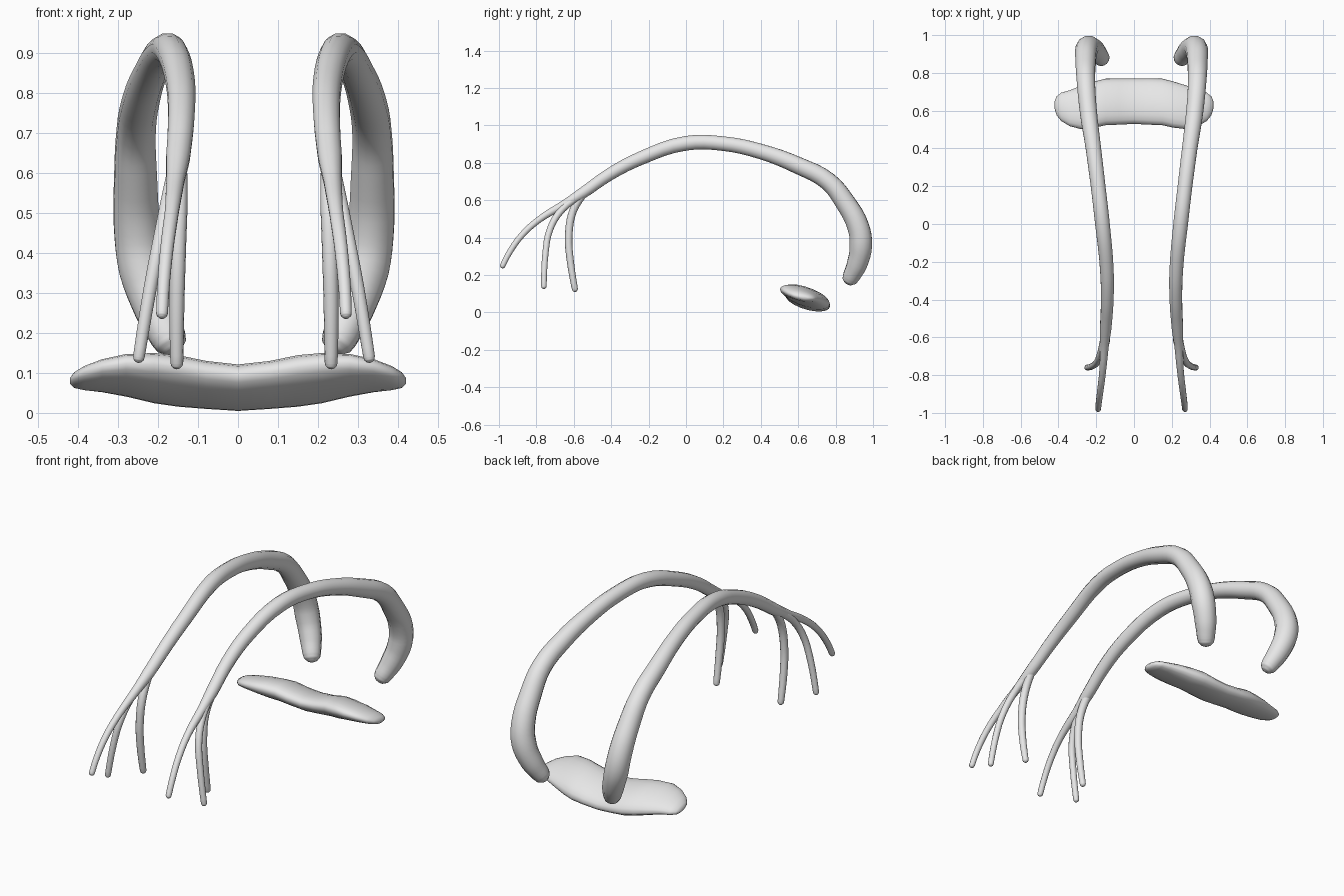
import bpy, bmesh, math
from mathutils import Vector

cube = bpy.data.objects.get("Cube")
if cube:
    bpy.data.objects.remove(cube)

grey = bpy.data.materials.new("light_grey")
grey.use_nodes = True
colour = (0.8, 0.8, 0.8, 1)
grey.diffuse_color = colour
grey.node_tree.nodes["Principled BSDF"].inputs["Base Color"].default_value = colour

MIRROR_X = 0.04   # plane between the two arms


def finish(name, mesh):
    """Link a mesh with the material and smooth shading."""
    obj = bpy.data.objects.new(name, mesh)
    bpy.context.collection.objects.link(obj)
    mesh.materials.clear()
    mesh.materials.append(grey)
    bpy.ops.object.select_all(action='DESELECT')
    obj.select_set(True)
    bpy.context.view_layer.objects.active = obj
    bpy.ops.object.shade_smooth_by_angle(angle=math.radians(50))
    return obj


def dome(end, inner):
    """Extra points that round off a tube end."""
    p, q, r = Vector(end[:3]), Vector(inner[:3]), end[3]
    d = (p - q).normalized()
    return [(*(p + d * r * math.sin(a)), max(r * math.cos(a), 0.001))
            for a in (math.radians(k) for k in (30, 60, 90))]


def tube(name, points):
    """Tapered round tube through (x, y, z, radius) points."""
    pts = dome(points[0], points[1])[::-1] + points + dome(points[-1], points[-2])
    curve = bpy.data.curves.new(name + "_path", 'CURVE')
    curve.dimensions = '3D'
    curve.bevel_depth = 1
    curve.bevel_resolution = 4
    curve.resolution_u = 4
    curve.use_fill_caps = True
    spline = curve.splines.new('BEZIER')
    spline.bezier_points.add(len(pts) - 1)
    for bp, (x, y, z, r) in zip(spline.bezier_points, pts):
        bp.co = (x, y, z)
        bp.radius = r
        bp.handle_left_type = bp.handle_right_type = 'AUTO'
    path = bpy.data.objects.new(name + "_path", curve)
    bpy.context.collection.objects.link(path)
    graph = bpy.context.evaluated_depsgraph_get()
    mesh = bpy.data.meshes.new_from_object(path.evaluated_get(graph))
    bpy.data.objects.remove(path)
    return finish(name, mesh)


# Arched arm, running from the thick curled tip to the long front prong
arch = [
    (0.255, 0.882, 0.19, 0.046), (0.285, 0.915, 0.26, 0.056),
    (0.318, 0.935, 0.36, 0.062), (0.332, 0.92, 0.46, 0.06),
    (0.336, 0.85, 0.59, 0.055), (0.335, 0.76, 0.70, 0.05),
    (0.322, 0.60, 0.785, 0.047), (0.295, 0.40, 0.86, 0.042),
    (0.27, 0.20, 0.902, 0.04), (0.247, 0.0, 0.904, 0.04),
    (0.224, -0.24, 0.825, 0.037), (0.222, -0.41, 0.737, 0.034),
    (0.23, -0.55, 0.64, 0.031), (0.237, -0.65, 0.578, 0.023),
    (0.246, -0.78, 0.50, 0.018), (0.258, -0.88, 0.41, 0.017),
    (0.267, -0.95, 0.31, 0.016), (0.27, -0.98, 0.25, 0.015),
]
outer_prong = [
    (0.235, -0.58, 0.617, 0.02), (0.25, -0.66, 0.553, 0.019),
    (0.272, -0.725, 0.45, 0.018), (0.30, -0.752, 0.31, 0.017),
    (0.328, -0.76, 0.14, 0.015),
]
inner_prong = [
    (0.23, -0.55, 0.635, 0.022), (0.227, -0.605, 0.54, 0.021),
    (0.23, -0.627, 0.41, 0.02), (0.233, -0.618, 0.27, 0.019),
    (0.233, -0.594, 0.125, 0.016),
]

for side, flip in (("left", False), ("right", True)):
    for part, pts in (("arched_arm", arch), ("outer_prong", outer_prong),
                      ("inner_prong", inner_prong)):
        if flip:
            pts = [(2 * MIRROR_X - x, y, z, r) for x, y, z, r in pts]
        tube(f"{side}_{part}", pts)

# Wing-shaped base: tilted oval sections (x, y, z, half depth, half height, tilt)
half = [
    (0.0, 0.65, 0.063, 0.12, 0.05, 0.03), (0.08, 0.648, 0.07, 0.122, 0.051, 0.032),
    (0.15, 0.646, 0.08, 0.123, 0.055, 0.034), (0.21, 0.632, 0.087, 0.122, 0.053, 0.034),
    (0.28, 0.617, 0.094, 0.115, 0.044, 0.03), (0.34, 0.613, 0.093, 0.095, 0.035, 0.022),
    (0.385, 0.62, 0.087, 0.075, 0.027, 0.014), (0.41, 0.626, 0.082, 0.05, 0.018, 0.008),
    (0.42, 0.63, 0.08, 0.02, 0.007, 0.003),
]
sections = [(-s[0], *s[1:]) for s in half[:0:-1]] + half
SIDES = 20
bm = bmesh.new()
rings = []
for x, y, z, depth, height, tilt in sections:
    ring = []
    for i in range(SIDES):
        a = math.tau * i / SIDES
        c, s = math.cos(a), math.sin(a)
        ring.append(bm.verts.new((x, y + depth * c, z + height * s - tilt * c)))
    rings.append(ring)
for r0, r1 in zip(rings, rings[1:]):
    for i in range(SIDES):
        j = (i + 1) % SIDES
        bm.faces.new((r0[i], r0[j], r1[j], r1[i]))
bm.faces.new(rings[0])
bm.faces.new(rings[-1])
bmesh.ops.recalc_face_normals(bm, faces=bm.faces)
base_mesh = bpy.data.meshes.new("wing_base")
bm.to_mesh(base_mesh)
bm.free()
finish("wing_base", base_mesh)
